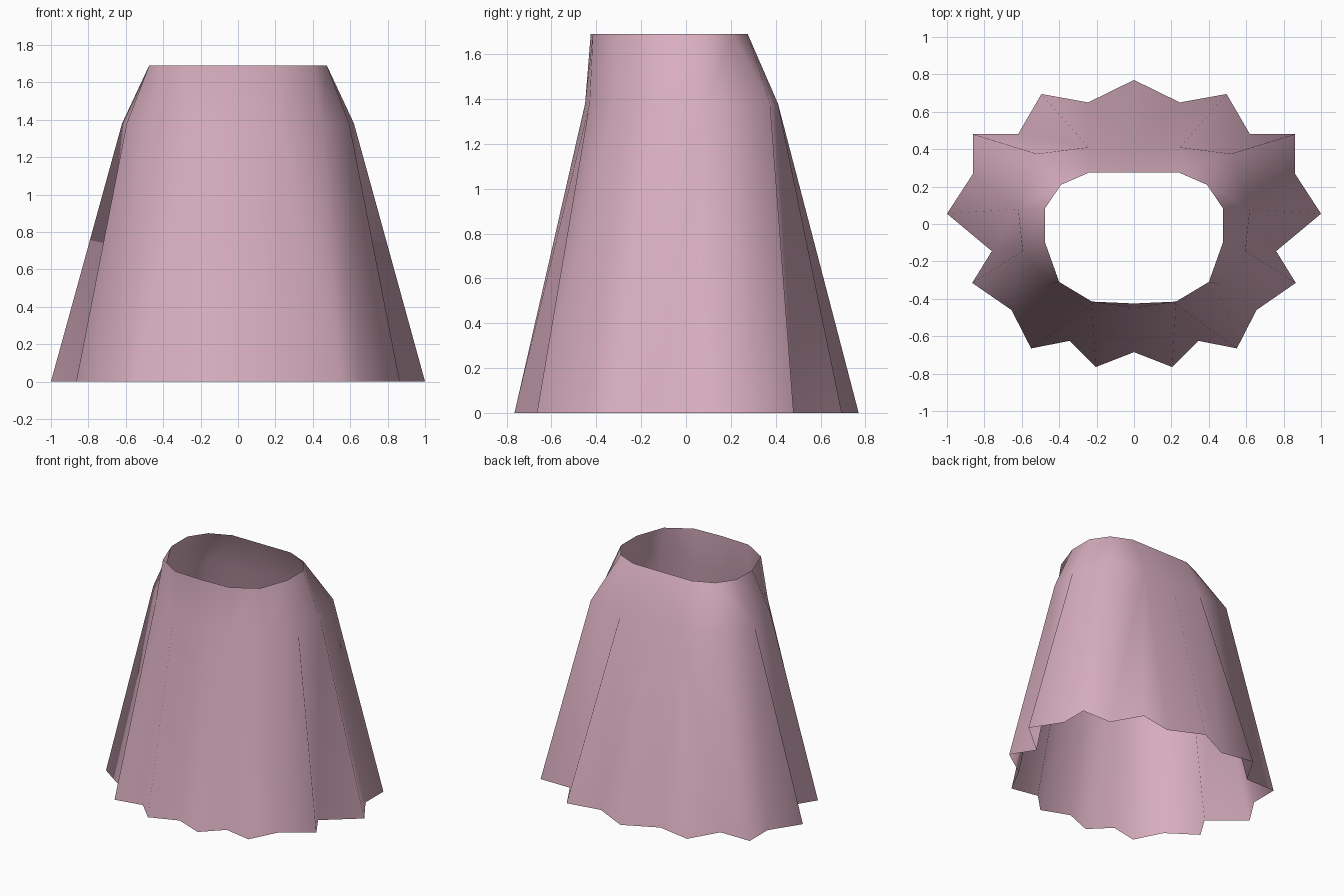
import bpy
import bmesh

default_cube = bpy.data.objects.get("Cube")
if default_cube:
    bpy.data.objects.remove(default_cube, do_unlink=True)

# Fabric colour
fabric = bpy.data.materials.new("dusty pink fabric")
fabric.use_nodes = True
pink = (0.70, 0.43, 0.53, 1.0)
fabric.diffuse_color = pink
fabric.node_tree.nodes["Principled BSDF"].inputs["Base Color"].default_value = pink

# Half outlines from centre back to centre front, on the +x side
waist_outline = [(0, .275), (.24, .275), (.39, .21), (.475, .085),
                 (.475, -.1), (.4, -.31), (.225, -.415), (0, -.425)]
hip_outline = [(0, .41), (.245, .41), (.52, .375), (.62, .08),
               (.595, -.145), (.45, -.32), (.225, -.43), (0, -.45)]
hem_outline = [(0, .77), (.245, .65), (.495, .695), (.62, .48), (.86, .48),
               (.86, .27), (1, .055), (.76, -.145), (.865, -.315),
               (.655, -.46), (.55, -.665), (.345, -.625), (.205, -.765), (0, -.685)]
# Hem point hanging below each hip point
hem_under_hip = [0, 2, 4, 6, 8, 9, 10, 13]


def add_ring(bm, outline, z):
    return [bm.verts.new((x, y, z)) for x, y in outline]


def add_pleat(bm, hip_a, hip_b, hem):
    """Fill between one hip segment and the hem points below it."""
    middle = len(hem) // 2
    for i in range(len(hem) - 1):
        bm.faces.new((hip_a if i < middle else hip_b, hem[i], hem[i + 1]))
    bm.faces.new((hip_a, hem[middle], hip_b))


# Half of the open skirt shell
bm = bmesh.new()
waist = add_ring(bm, waist_outline, 1.69)
hip = add_ring(bm, hip_outline, 1.38)
hem = add_ring(bm, hem_outline, 0)
for i in range(len(hip) - 1):
    bm.faces.new((waist[i], hip[i], hip[i + 1], waist[i + 1]))
    start, end = hem_under_hip[i], hem_under_hip[i + 1]
    add_pleat(bm, hip[i], hip[i + 1], hem[start:end + 1])

# Mirror to the other side and weld the centre seam
bmesh.ops.mirror(bm, geom=bm.verts[:] + bm.edges[:] + bm.faces[:],
                 axis='X', merge_dist=0.001)
bmesh.ops.remove_doubles(bm, verts=bm.verts[:], dist=0.001)
bmesh.ops.recalc_face_normals(bm, faces=bm.faces[:])
# Make the shell face outwards
bm.normal_update()
if sum(f.normal.dot(f.calc_center_median()) for f in bm.faces) < 0:
    bmesh.ops.reverse_faces(bm, faces=bm.faces[:])
for face in bm.faces:
    face.smooth = True

mesh = bpy.data.meshes.new("pleated_skirt")
bm.to_mesh(mesh)
bm.free()
mesh.materials.append(fabric)
skirt = bpy.data.objects.new("pleated_skirt", mesh)
bpy.context.collection.objects.link(skirt)
